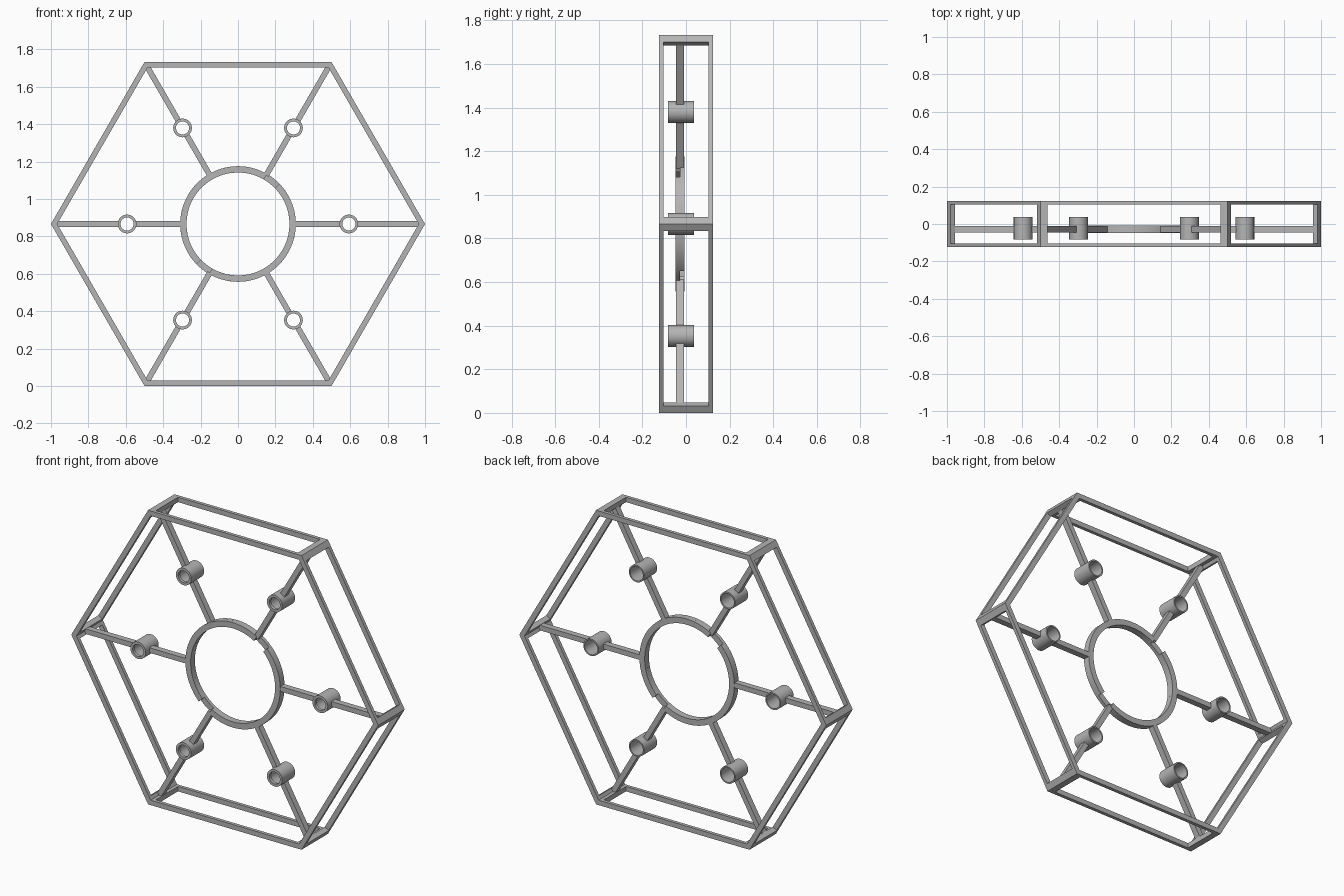
import bpy
import bmesh
from math import sin, cos, radians, sqrt

if "Cube" in bpy.data.objects:
    bpy.data.objects.remove(bpy.data.objects["Cube"], do_unlink=True)

CENTRE_Z = sqrt(3) / 2
HALF_DEPTH = 0.123
BAR = 0.02
WALL = 0.029
POST = 0.037
HUB_R = 0.593

grey = bpy.data.materials.new("grey plastic")
grey.use_nodes = True
colour = (0.46, 0.46, 0.46, 1)
grey.diffuse_color = colour
grey.node_tree.nodes["Principled BSDF"].inputs["Base Color"].default_value = colour


def finish(name, bm, smooth=False):
    bmesh.ops.recalc_face_normals(bm, faces=bm.faces)
    mesh = bpy.data.meshes.new(name)
    bm.to_mesh(mesh)
    bm.free()
    mesh.materials.append(grey)
    obj = bpy.data.objects.new(name, mesh)
    bpy.context.collection.objects.link(obj)
    if smooth:
        bpy.ops.object.select_all(action="DESELECT")
        obj.select_set(True)
        bpy.context.view_layer.objects.active = obj
        bpy.ops.object.shade_smooth_by_angle(angle=radians(30))
    return obj


def polar(r, deg):
    return r * cos(radians(deg)), r * sin(radians(deg))


def turn(points, deg):
    c, s = cos(radians(deg)), sin(radians(deg))
    return [(x * c - y * s, x * s + y * c) for x, y in points]


def sweep(bm, sections, closed):
    """Skin matching loops of points; cap the ends when open."""
    rows = [[bm.verts.new(p) for p in sec] for sec in sections]
    n = len(rows[0])
    for i in range(len(rows) if closed else len(rows) - 1):
        a, b = rows[i], rows[(i + 1) % len(rows)]
        for j in range(n):
            k = (j + 1) % n
            bm.faces.new((a[j], a[k], b[k], b[j]))
    if not closed:
        bm.faces.new(rows[0])
        bm.faces.new(rows[-1])


def prism(bm, outline, y0, y1):
    sweep(bm, [[(x, y, z + CENTRE_Z) for x, z in outline] for y in (y0, y1)], False)


def lathe(bm, profile, start, end, steps, centre=(0, 0)):
    """Turn an (r, y) profile about the y axis."""
    closed = end - start >= 360
    sections = []
    for i in range(steps if closed else steps + 1):
        a = start + (end - start) * i / steps
        sections.append([(centre[0] + polar(r, a)[0], y,
                          centre[1] + polar(r, a)[1] + CENTRE_Z) for r, y in profile])
    sweep(bm, sections, closed)


def box_profile(r0, r1, y0, y1):
    return [(r0, y0), (r1, y0), (r1, y1), (r0, y1)]


# Hexagonal front and back frames
inner = 1 - WALL / CENTRE_Z
for name, y0 in (("front_frame", -HALF_DEPTH), ("back_frame", HALF_DEPTH - BAR)):
    bm = bmesh.new()
    lathe(bm, box_profile(inner, 1, y0, y0 + BAR), 0, 360, 6)
    finish(name, bm)

# Corner posts joining the frames
half = [(1 - POST / 2, POST * CENTRE_Z),
        (1 - POST / 2 - WALL * CENTRE_Z, POST * CENTRE_Z - WALL / 2)]
chevron = [(1, 0), *half, (inner, 0), *[(x, -z) for x, z in reversed(half)]]
bm = bmesh.new()
for i in range(6):
    prism(bm, turn(chevron, 60 * i), -HALF_DEPTH + BAR, HALF_DEPTH - BAR)
finish("corner_posts", bm)

# Spokes, broken where the hubs sit
bm = bmesh.new()
for i in range(6):
    for r0, r1 in ((0.3, HUB_R - 0.046), (HUB_R + 0.046, 0.972)):
        bar = [(r0, -0.015), (r1, -0.015), (r1, 0.015), (r0, 0.015)]
        prism(bm, turn(bar, 60 * i), -0.046, -0.01)
finish("spokes", bm)

# Hub sleeves with a narrower lip at the front
sleeve = [(0.035, -0.083), (0.05, -0.083), (0.05, 0.037),
          (0.042, 0.037), (0.042, -0.065), (0.035, -0.065)]
bm = bmesh.new()
for i in range(6):
    lathe(bm, sleeve, 0, 360, 40, polar(HUB_R, 60 * i))
finish("hub_sleeves", bm, True)

# Central ring in two layers, each with a pair of notches
for name, y0, start in (("ring_front_layer", -0.048, 60), ("ring_back_layer", -0.028, 136)):
    bm = bmesh.new()
    for offset in (0, 180):
        lathe(bm, box_profile(0.275, 0.309, y0, y0 + 0.02),
              start + offset, start + offset + 164, 48)
    finish(name, bm, True)
